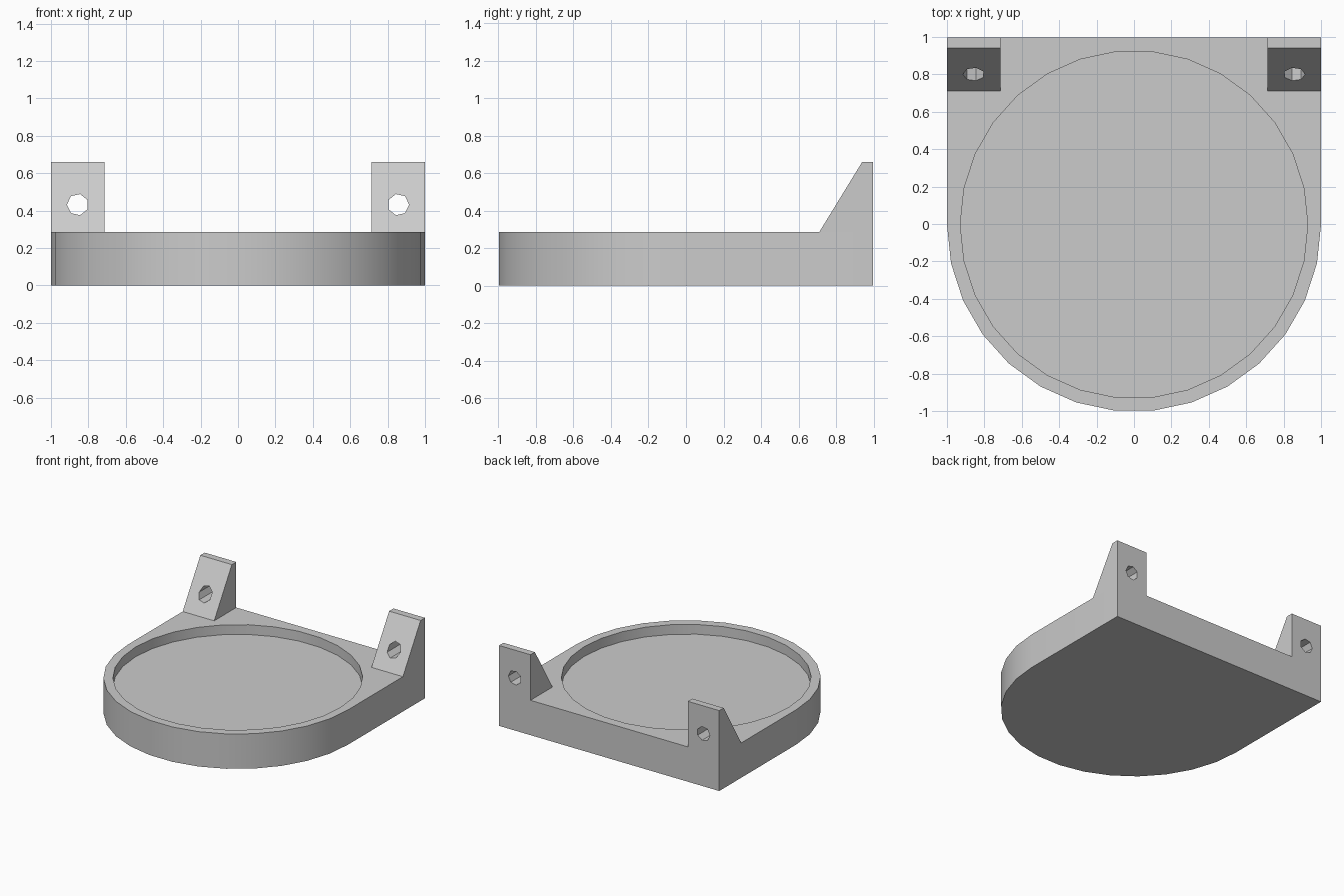
import bpy, bmesh, math
from mathutils import Vector

if "Cube" in bpy.data.objects:
    bpy.data.objects.remove(bpy.data.objects["Cube"], do_unlink=True)

SIDES = 30
CY = -0.003          # centre of the round part
BACK = 0.997
BASE_H = 0.286
POCKET = 0.08        # recess depth
TAB_W = 0.286

grey = bpy.data.materials.new("plain grey")
grey.use_nodes = True
colour = (0.6, 0.6, 0.6, 1)
grey.diffuse_color = colour
grey.node_tree.nodes["Principled BSDF"].inputs["Base Color"].default_value = colour


def prism(name, outline, direction):
    """Extrude a closed outline of 3D points into a solid."""
    bm = bmesh.new()
    face = bm.faces.new([bm.verts.new(p) for p in outline])
    top = bmesh.ops.extrude_face_region(bm, geom=[face])["geom"]
    moved = [v for v in top if isinstance(v, bmesh.types.BMVert)]
    bmesh.ops.translate(bm, verts=moved, vec=Vector(direction))
    bmesh.ops.recalc_face_normals(bm, faces=bm.faces)
    mesh = bpy.data.meshes.new(name)
    bm.to_mesh(mesh)
    bm.free()
    mesh.materials.append(grey)
    obj = bpy.data.objects.new(name, mesh)
    bpy.context.collection.objects.link(obj)
    return obj


def cut(obj, cutter):
    """Subtract the cutter, apply, and discard it."""
    mod = obj.modifiers.new("cut", "BOOLEAN")
    mod.operation = "DIFFERENCE"
    mod.solver = "EXACT"
    mod.object = cutter
    bpy.ops.object.select_all(action="DESELECT")
    bpy.context.view_layer.objects.active = obj
    obj.select_set(True)
    bpy.ops.object.modifier_apply(modifier=mod.name)
    bpy.data.objects.remove(cutter, do_unlink=True)
    bpy.ops.object.shade_smooth_by_angle(angle=math.radians(30))


def arc(radius, z, count):
    """Points clockwise from +x through the front."""
    step = -math.tau / SIDES
    return [(radius * math.cos(i * step), CY + radius * math.sin(i * step), z)
            for i in range(count)]


# Base: round front, square back, shallow round recess
base = prism("base", arc(1, 0, SIDES // 2 + 1) + [(-1, BACK, 0), (1, BACK, 0)],
             (0, 0, BASE_H))
cut(base, prism("recess_cutter", arc(0.929, BASE_H - POCKET, SIDES), (0, 0, 0.3)))

# Wedge brackets on the back corners, each with a seven-sided screw hole
for name, side in (("left_bracket", 1), ("right_bracket", -1)):
    profile = [(0.711, BASE_H), (0.94, 0.66), (BACK, 0.66), (BACK, BASE_H)]
    bracket = prism(name, [(side, y, z) for y, z in profile], (-side * TAB_W, 0, 0))
    hole = []
    for i in range(7):
        a = math.tau * i / 7
        hole.append((side * (0.857 + 0.058 * math.cos(a)), 0.5, 0.432 + 0.058 * math.sin(a)))
    cut(bracket, prism("hole_cutter", hole, (0, 1, 0)))
